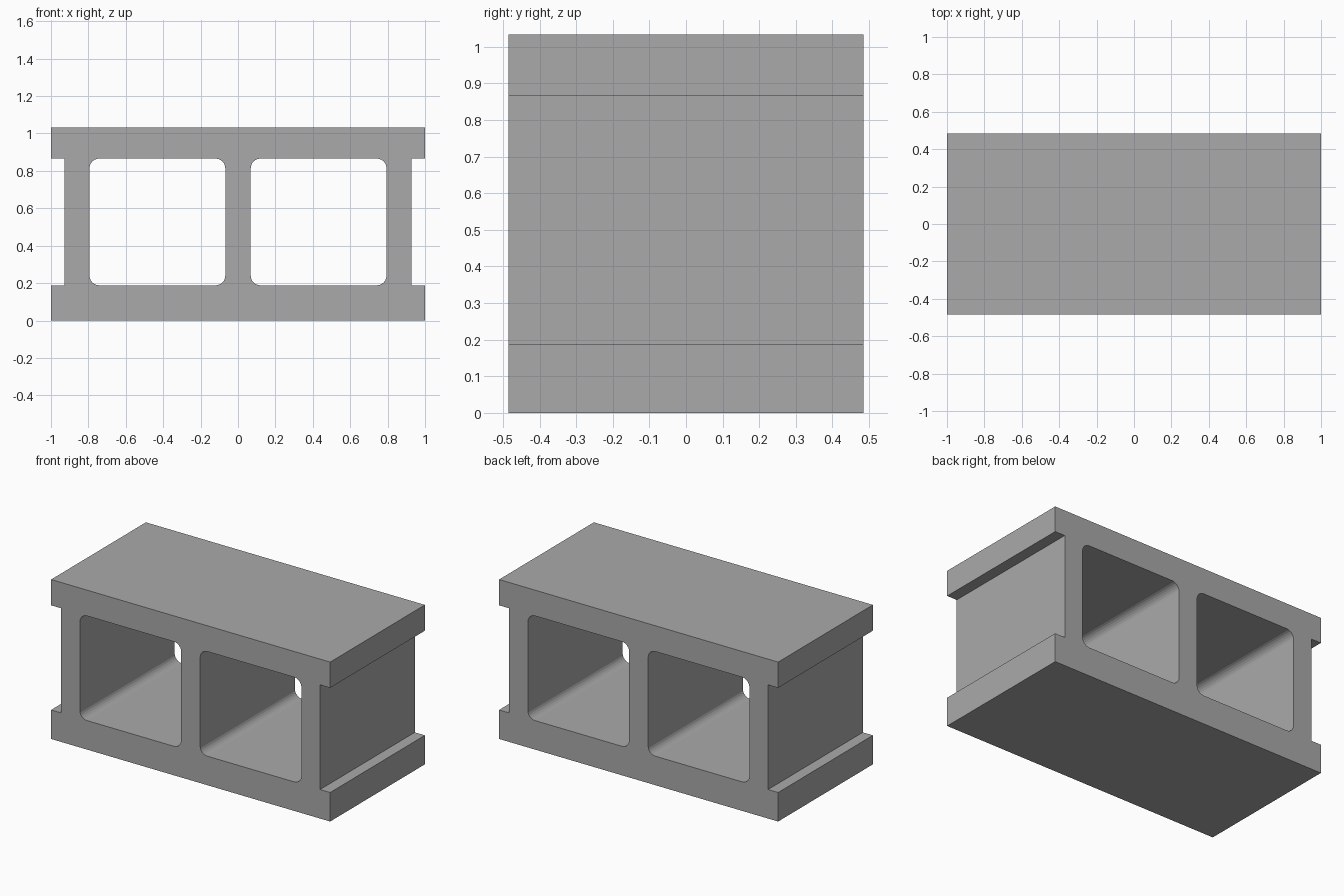
import bpy, bmesh
from math import pi, sin, cos

if "Cube" in bpy.data.objects:
    bpy.data.objects.remove(bpy.data.objects["Cube"])

HALF_DEPTH = 0.485
TOP = 1.033
LOW, HIGH = 0.188, 0.866      # inner faces of the two face shells
WEB = 0.928                   # outer face of the end webs
CORE_IN, CORE_OUT = 0.068, 0.794
RADIUS, STEPS = 0.052, 6


def rounded_rect(x0, x1, z0, z1, r):
    pts = []
    corners = [(x1 - r, z1 - r), (x0 + r, z1 - r), (x0 + r, z0 + r), (x1 - r, z0 + r)]
    for q, (cx, cz) in enumerate(corners):
        for i in range(STEPS + 1):
            a = (q + i / STEPS) * pi / 2
            pts.append((cx + r * cos(a), cz + r * sin(a)))
    return pts


def add_loop(curve, pts):
    s = curve.splines.new('POLY')
    s.points.add(len(pts) - 1)
    for p, (x, z) in zip(s.points, pts):
        p.co = (x, z, 0, 1)
    s.use_cyclic_u = True


# Block profile: right half of the outline, mirrored to the left
right = [(1, 0), (1, LOW), (WEB, LOW), (WEB, HIGH), (1, HIGH), (1, TOP)]
outline = right + [(-x, z) for x, z in reversed(right)]

curve = bpy.data.curves.new("hollow_block", 'CURVE')
curve.dimensions = '2D'
curve.fill_mode = 'BOTH'
curve.extrude = HALF_DEPTH
add_loop(curve, outline)

# Two through cores with rounded corners
for x0, x1 in ((CORE_IN, CORE_OUT), (-CORE_OUT, -CORE_IN)):
    add_loop(curve, rounded_rect(x0, x1, LOW, HIGH, RADIUS))

block = bpy.data.objects.new("hollow_block", curve)
bpy.context.collection.objects.link(block)
block.rotation_euler.x = pi / 2
bpy.context.view_layer.objects.active = block
block.select_set(True)
bpy.ops.object.convert(target='MESH')
bpy.ops.object.transform_apply(location=False, rotation=True, scale=False)

# Weld the faces to the walls
bm = bmesh.new()
bm.from_mesh(block.data)
bmesh.ops.remove_doubles(bm, verts=bm.verts, dist=1e-4)
bmesh.ops.recalc_face_normals(bm, faces=bm.faces)
bm.to_mesh(block.data)
bm.free()
bpy.ops.object.shade_flat()

# Dark concrete
concrete = bpy.data.materials.new("concrete")
concrete.diffuse_color = (0.4, 0.4, 0.4, 1)
concrete.use_nodes = True
concrete.node_tree.nodes["Principled BSDF"].inputs["Base Color"].default_value = concrete.diffuse_color
block.data.materials.clear()
block.data.materials.append(concrete)
